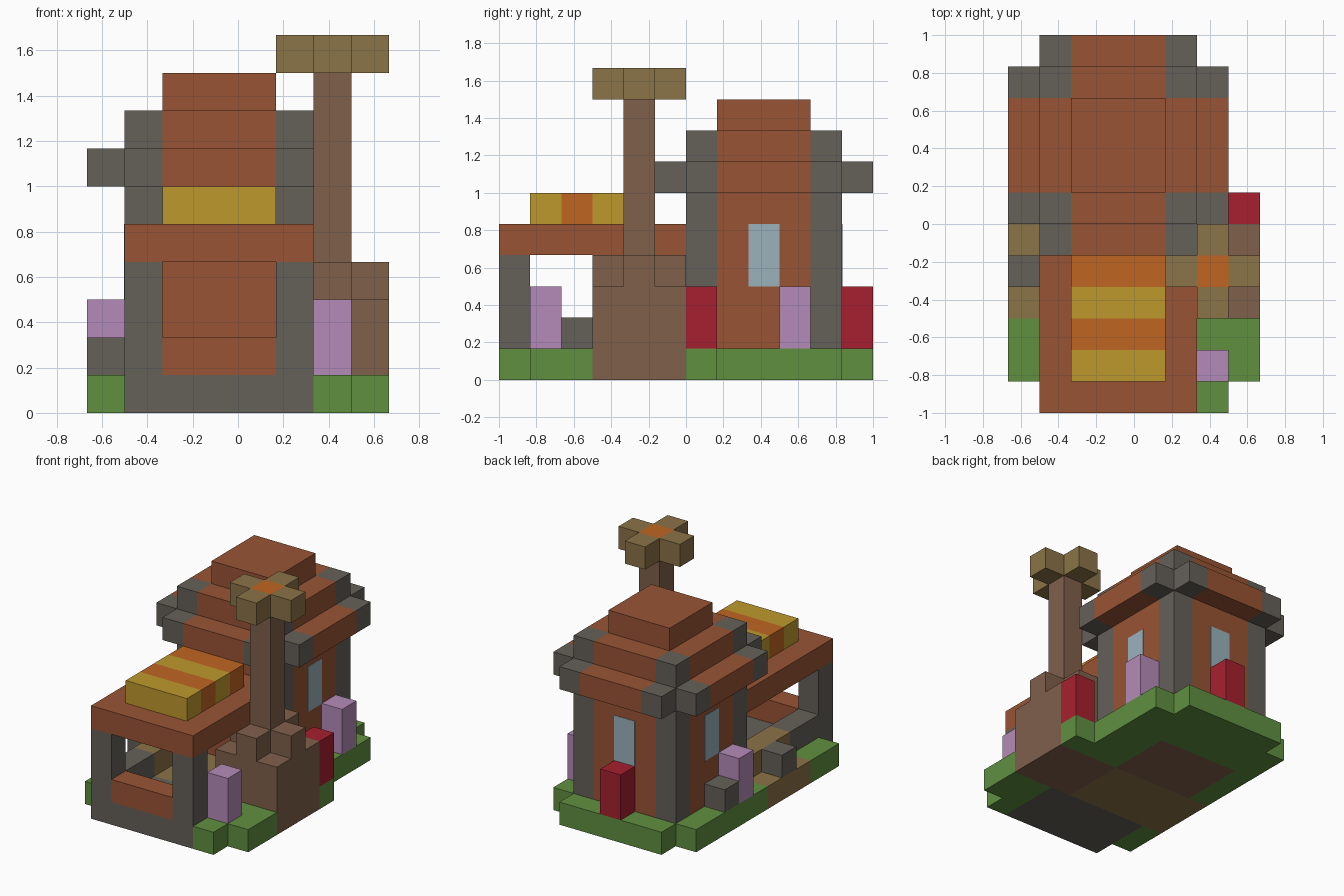
import bpy
import bmesh
from mathutils import Matrix, Vector

if "Cube" in bpy.data.objects:
    bpy.data.objects.remove(bpy.data.objects["Cube"], do_unlink=True)

U = 1 / 6  # size of one building block


def linear(c):
    c /= 255
    return c / 12.92 if c <= 0.04045 else ((c + 0.055) / 1.055) ** 2.4


def material(name, r, g, b):
    mat = bpy.data.materials.new(name)
    color = (linear(r), linear(g), linear(b), 1)
    mat.diffuse_color = color
    mat.use_nodes = True
    mat.node_tree.nodes["Principled BSDF"].inputs["Base Color"].default_value = color
    return mat


BRICK = material("brick", 152, 84, 52)
STONE = material("stone", 101, 96, 89)
YELLOW = material("yellow_cloth", 190, 153, 45)
ORANGE = material("orange_cloth", 191, 102, 33)
TAN = material("tan_wood", 139, 115, 72)
EARTH = material("earth_brown", 128, 96, 75)
LILAC = material("lilac", 181, 139, 184)
RED = material("red", 166, 32, 46)
GRASS = material("grass", 96, 144, 64)
GLASS = material("pale_glass", 155, 178, 188)


def part(name, mat, *boxes):
    """One object made of boxes; each box is (x range, y range, z range) in blocks."""
    bm = bmesh.new()
    for spans in boxes:
        low, high = (Vector(p) * U for p in zip(*spans))
        size = high - low
        place = Matrix.Translation((low + high) / 2) @ Matrix.Diagonal((*size, 1))
        bmesh.ops.create_cube(bm, size=1, matrix=place)
    mesh = bpy.data.meshes.new(name)
    bm.to_mesh(mesh)
    bm.free()
    mesh.materials.append(mat)
    obj = bpy.data.objects.new(name, mesh)
    bpy.context.collection.objects.link(obj)
    return obj


def cell(x, y, z0, z1):
    return ((x, x + 1), (y, y + 1), (z0, z1))


def cross(x, y, z0, z1):
    """Plus shape three blocks wide around the cell x, y."""
    return [((x - 1, x + 2), (y, y + 1), (z0, z1)),
            ((x, x + 1), (y - 1, y + 2), (z0, z1))]


# Ground
GROUND = (0, 1)
part("grass_ground", GRASS,
     ((-4, -3), (0, 5), GROUND), ((1, 3), (0, 5), GROUND),
     ((-3, 1), (3, 5), GROUND), ((-3, 2), (5, 6), GROUND),
     cell(3, 0, *GROUND), ((-4, -3), (-5, -3), GROUND),
     ((2, 3), (-6, -3), GROUND), ((3, 4), (-5, -3), GROUND))
part("earth_floor", EARTH, ((-3, 1), (0, 3), GROUND))
part("side_path", TAN, ((-4, 1), (-3, 0), GROUND))
part("porch_floor", STONE, ((-3, 2), (-6, -3), GROUND))

# House walls and corner posts
part("house_walls", BRICK,
     ((-2, 1), (0, 5), (1, 8)), ((-3, 2), (1, 4), (1, 8)))
posts, tabs = [], []
for sx in (-1, 1):
    for sy in (-1, 1):
        posts.append(cell(-1 + 2 * sx, 2 + 2 * sy, 1, 8))
        tabs.append(cell(-1 + 3 * sx, 2 + 2 * sy, 6, 7))
        tabs.append(cell(-1 + 2 * sx, 2 + 3 * sy, 6, 7))
part("corner_posts", STONE, *posts)
part("eave_corners", STONE, *tabs)
part("eaves", BRICK, ((-2, 1), (-1, 6), (6, 7)), ((-4, 3), (1, 4), (6, 7)))
part("roof_cap", BRICK, ((-2, 1), (1, 4), (8, 9)))

# Thin window plates
T = 0.02
part("back_window", GLASS, ((-1, 0), (5, 5 + T), (3, 5)))
part("left_window", GLASS, ((2, 2 + T), (2, 3), (3, 5)))
part("right_window", GLASS, ((-3 - T, -3), (2, 3), (3, 5)))

# Porch
part("porch_pillars", STONE, cell(-3, -6, 1, 4), cell(1, -6, 1, 4))
part("porch_side_sills", STONE,
     *[((x, x + 1), (-5, -3), (1, 2)) for x in (-3, 1)])
part("porch_front_rail", BRICK, ((-2, 1), (-6, -5), (1, 2)))
part("porch_bench", TAN, ((-3, -2), (-3, 0), (1, 2)))
part("porch_roof", BRICK, ((-3, 2), (-6, 0), (4, 5)))
for i in range(4):
    part("awning_stripe", ORANGE if i % 2 else YELLOW,
         ((-2, 1), (i - 5, i - 4), (5, 6)))

# Tower with stepped foot and cross-shaped top
part("tower_foot", EARTH, ((1, 4), (-3, 0), (0, 3)), *cross(2, -2, 3, 4))
part("tower_column", EARTH, cell(2, -2, 4, 9))
part("tower_top_arms", TAN, *[cell(2 + dx, -2 + dy, 9, 10)
                              for dx, dy in ((-1, 0), (1, 0), (0, -1), (0, 1))])
part("tower_top_center", ORANGE, cell(2, -2, 9, 10))

# Bushes and stones around the house
for x, y in ((2, -5), (2, 3), (-4, 1)):
    part("lilac_bush", LILAC, cell(x, y, 1, 3))
for x, y in ((3, 0), (-1, 5)):
    part("red_bush", RED, cell(x, y, 1, 3))
for y in (-2, 2):
    part("loose_stone", STONE, cell(-4, y, 1, 2))
